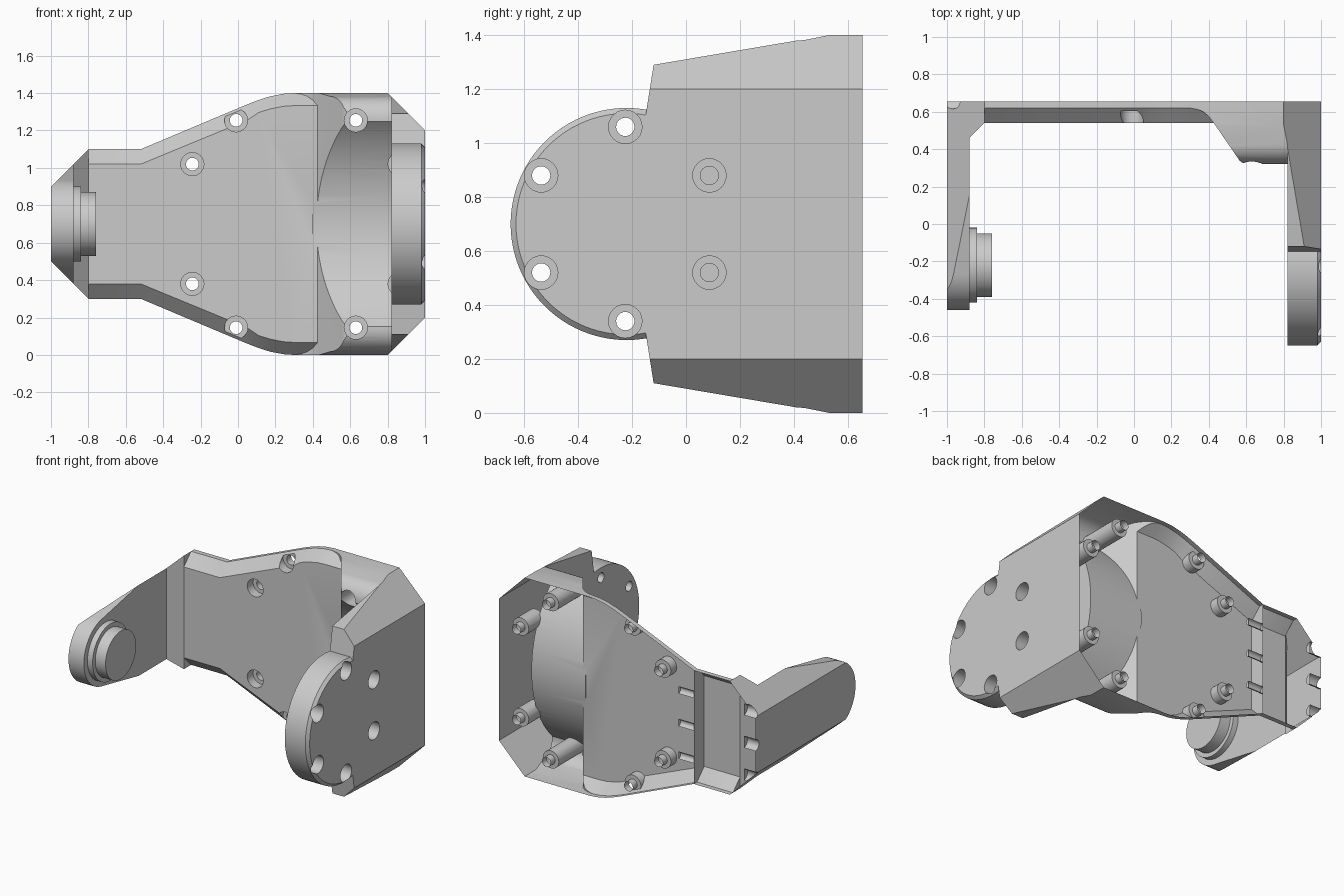
import bpy, bmesh
from math import cos, sin, radians

if "Cube" in bpy.data.objects:
    bpy.data.objects.remove(bpy.data.objects["Cube"])

MID = 0.7          # height of the symmetry plane
PY = -0.22         # pivot axis y
BACK = 0.655


def loft(name, rings):
    """Closed solid through rings with equal point counts."""
    bm = bmesh.new()
    rows = [[bm.verts.new(p) for p in r] for r in rings]
    n = len(rows[0])
    for a, b in zip(rows, rows[1:]):
        for i in range(n):
            j = (i + 1) % n
            bm.faces.new((a[i], a[j], b[j], b[i]))
    bm.faces.new(rows[0])
    bm.faces.new(rows[-1])
    bmesh.ops.recalc_face_normals(bm, faces=bm.faces)
    me = bpy.data.meshes.new(name)
    bm.to_mesh(me)
    bm.free()
    ob = bpy.data.objects.new(name, me)
    bpy.context.collection.objects.link(ob)
    return ob


def ring(pts, axis, d):
    """Place 2D points in the plane perpendicular to an axis."""
    if axis == 'x':
        return [(d, u, v) for u, v in pts]
    if axis == 'y':
        return [(u, d, v) for u, v in pts]
    return [(u, v, d) for u, v in pts]


def prism(name, pts, axis, a, b):
    return loft(name, [ring(pts, axis, a), ring(pts, axis, b)])


def circle(u, v, r, n=48):
    return [(u + r * cos(radians(360 * i / n)), v + r * sin(radians(360 * i / n)))
            for i in range(n)]


def cyl(name, u, v, r, axis, a, b, n=48):
    return prism(name, circle(u, v, r, n), axis, a, b)


def mirrored(half):
    """Half outline (position, half height) mirrored about the mid plane."""
    return [(u, MID + h) for u, h in half] + [(u, MID - h) for u, h in reversed(half)]


def combine(a, b, op):
    m = a.modifiers.new('bool', 'BOOLEAN')
    m.operation = op
    m.solver = 'EXACT'
    m.object = b
    bpy.context.view_layer.objects.active = a
    bpy.ops.object.modifier_apply(modifier=m.name)
    bpy.data.objects.remove(b)


def polar(cu, r, angles):
    return [(cu + r * cos(radians(t)), MID + r * sin(radians(t))) for t in angles]


# back plate with chamfered front rim
curve = [(.11, .663), (.17, .682), (.24, .696), (.3, .7), (.6, .7)]
outer = mirrored([(-.84, .36), (-.8, .4), (-.52, .4), (.05, .64)] + curve)
front = mirrored([(-.82, .32), (-.8, .32), (-.52, .32), (.05, .555)] +
                 [(x, h - .067) for x, h in curve])
body = loft('bracket_body', [ring(front, 'y', .54), ring(outer, 'y', .62), ring(outer, 'y', BACK)])

# deep block on the right with rounded front edges, scooped around the pivot
block = prism('block', [(.3, .62), (.34, .613), (.37, .6), (.4, .575), (.43, .535), (.55, .36),
                        (.565, .338), (.59, .32), (.84, .32), (.84, BACK), (.3, BACK)], 'z', 0, 1.4)
edge = [(.44 - .12 * cos(radians(t)), .56 + .122 * sin(radians(t))) for t in range(0, 91, 10)]
combine(block, prism('trim', mirrored(edge + [(.53, .7), (.7, .7)]), 'x', .2, 1), 'INTERSECT')
combine(body, block, 'UNION')
combine(body, cyl('scoop', PY, MID, .77, 'x', .4, .82, 96), 'DIFFERENCE')

# right arm
arm = prism('right_arm', mirrored([(-.15, .4), (-.12, .59), (.53, .7), (BACK, .7)]), 'x', .82, 1)
combine(body, arm, 'UNION')
combine(body, prism('trim', mirrored([(-1.2, .8), (.7, .8), (1.1, .4)]), 'y', -1, 1), 'INTERSECT')

# round mounting disc on the right arm
disc = loft('disc', [ring(circle(PY, MID, r, 96), 'x', d)
                     for r, d in ((.43, .82), (.43, .98), (.41, 1))])
combine(body, disc, 'UNION')

# left arm with rounded end, corner gusset and chamfered outside
arc = polar(PY, .24, [101.4 + 157.2 * i / 24 for i in range(25)])
left = prism('left_arm', arc + [(.55, .3), (BACK, .3), (BACK, 1.1), (.55, 1.1)], 'x', -1, -.88)
gusset = prism('gusset', [(-1, BACK), (-1, .46), (-.88, .46), (-.8, .54), (-.8, BACK)],
               'z', .3, 1.1)
combine(left, gusset, 'UNION')
combine(left, prism('trim', mirrored([(-1.1, .1), (-.7, .5)]), 'y', -1, 1), 'INTERSECT')
combine(body, left, 'UNION')

# stepped pivot pin on the left arm
pin = loft('pivot_pin', [ring(circle(PY, MID, r, 64), 'x', d)
                         for r, d in ((.2, -.9), (.2, -.84), (.17, -.84), (.17, -.76))])
combine(body, pin, 'UNION')

# eight counterbored screw holes on a circle, seen from behind as tubes
for t in (30, 60, 120, 150, 210, 240, 300, 330):
    x, z = polar(.31, .64, [t])[0]
    start = .25 if t in (60, 300) else .44
    combine(body, cyl('bore', x, z, .062, 'y', start, .605, 24), 'DIFFERENCE')
    combine(body, cyl('hole', x, z, .034, 'y', start + .05, .8, 24), 'DIFFERENCE')

# counterbored holes in the disc
for y, z in polar(-.225, .36, range(30, 390, 60)):
    combine(body, cyl('bore', y, z, .062, 'x', .9, 1.1, 24), 'DIFFERENCE')
    combine(body, cyl('hole', y, z, .034, 'x', .7, 1.1, 24), 'DIFFERENCE')

# cable notches in the left edge and grooves beyond the cross wall
for z in (.47, .7, .93):
    combine(body, cyl('notch', BACK, z, .04, 'x', -1.1, -.91, 16), 'DIFFERENCE')
    combine(body, cyl('groove', BACK, z, .025, 'x', -.52, -.4, 16), 'DIFFERENCE')

# the shell is open at the back: remove the flat rear faces
bm = bmesh.new()
bm.from_mesh(body.data)
rear = [f for f in bm.faces if all(v.co.y > BACK - .001 for v in f.verts)]
bmesh.ops.delete(bm, geom=rear, context='FACES')
# thin cross wall inside the shell
wall = mirrored([(.54, .32), (.62, .4), (BACK, .4)])
bm.faces.new([bm.verts.new(p) for p in ring(wall, 'x', -.52)])
bm.to_mesh(body.data)
bm.free()

bpy.ops.object.select_all(action='DESELECT')
body.select_set(True)
bpy.context.view_layer.objects.active = body
bpy.ops.object.shade_smooth_by_angle(angle=radians(25))
